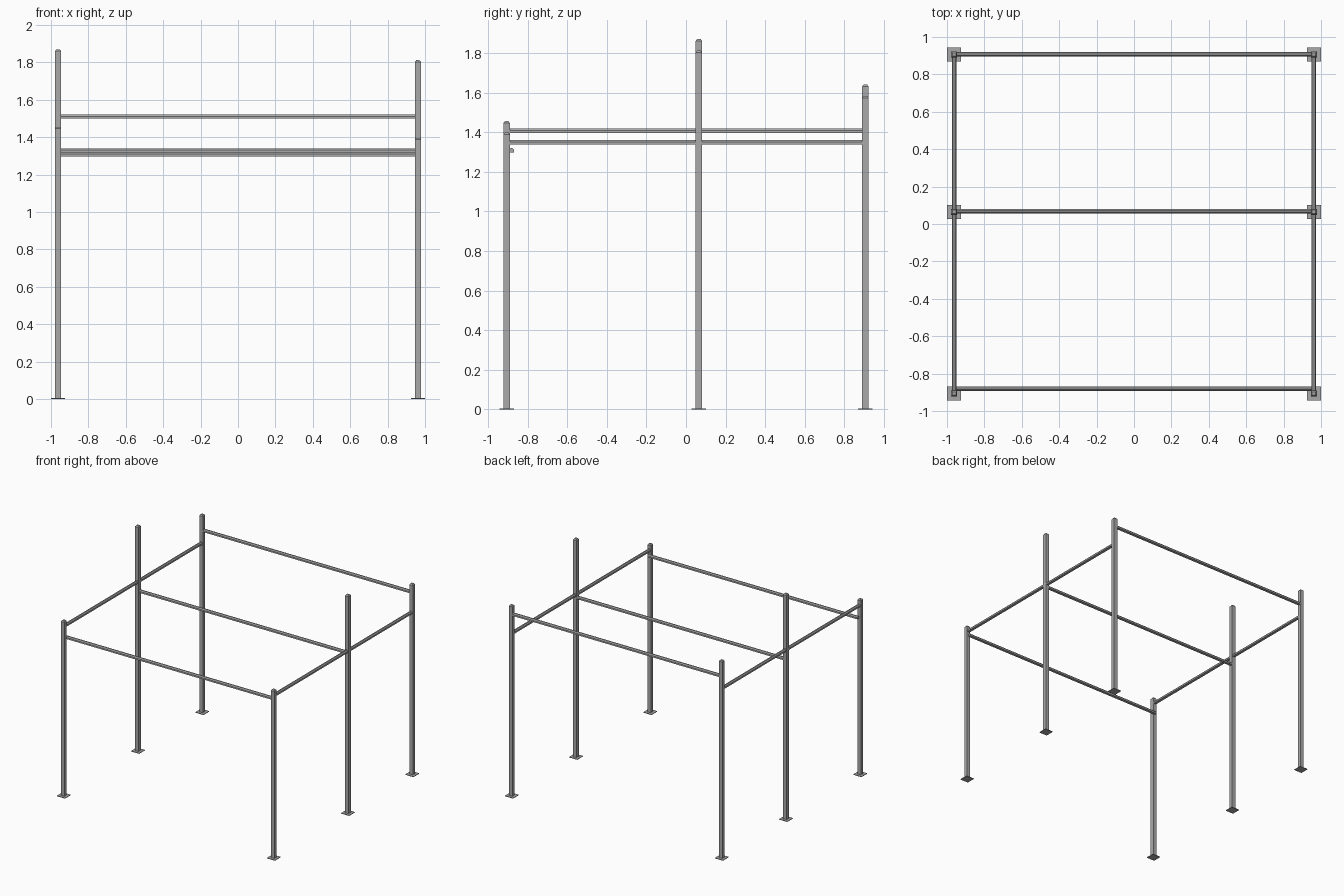
import bpy, bmesh
from mathutils import Vector

if "Cube" in bpy.data.objects:
    bpy.data.objects.remove(bpy.data.objects["Cube"])

steel = bpy.data.materials.new("grey steel")
steel.diffuse_color = (0.40, 0.40, 0.40, 1)
steel.use_nodes = True
steel.node_tree.nodes["Principled BSDF"].inputs["Base Color"].default_value = steel.diffuse_color


def finish(name, bm):
    bmesh.ops.recalc_face_normals(bm, faces=bm.faces)
    me = bpy.data.meshes.new(name)
    bm.to_mesh(me)
    bm.free()
    me.materials.append(steel)
    ob = bpy.data.objects.new(name, me)
    bpy.context.collection.objects.link(ob)
    return ob


def loft(name, rings):
    """Closed solid through rings of equal point count."""
    bm = bmesh.new()
    loops = [[bm.verts.new(p) for p in r] for r in rings]
    n = len(loops[0])
    for a, b in zip(loops, loops[1:]):
        for i in range(n):
            j = (i + 1) % n
            bm.faces.new((a[i], a[j], b[j], b[i]))
    bm.faces.new(loops[0])
    bm.faces.new(loops[-1])
    return finish(name, bm)


def square(x, y, z, h):
    return [(x + a * h, y + b * h, z) for a, b in ((-1, -1), (1, -1), (1, 1), (-1, 1))]


# Rail section: flat underside, sloping upper shoulders
SECTION = [(-0.012, -0.011), (0.012, -0.011), (0.012, 0.002),
           (0.005, 0.011), (-0.005, 0.011), (-0.012, 0.002)]


def rail(name, start, end):
    start, end = Vector(start), Vector(end)
    side = (end - start).normalized().cross(Vector((0, 0, 1)))
    loft(name, [[p + side * u + Vector((0, 0, v)) for u, v in SECTION]
                for p in (start, end)])


X = 0.962
ROWS = {"front": (-0.906, 1.455), "middle": (0.065, 1.87), "back": (0.906, 1.64)}

# Posts with tapered caps and foot plates; the right side is slightly lower
for side, x, drop in (("left", -X, 0), ("right", X, 0.058)):
    for row, (y, top) in ROWS.items():
        z = top - drop
        loft(f"{side}_{row}_post", [square(x, y, 0.0, 0.016), square(x, y, z - 0.009, 0.016),
                                    square(x, y, z, 0.009)])
        loft(f"{side}_{row}_foot_plate", [square(x, y, 0.0, 0.037), square(x, y, 0.005, 0.037)])
    # Side rail running front to back
    rail(f"{side}_rail", (x, -0.906, 1.407 - drop), (x, 0.906, 1.407 - drop))

# Cross rails
for name, y, z in (("front", -0.881, 1.308), ("middle", 0.068, 1.329), ("back", 0.908, 1.51)):
    rail(f"{name}_cross_rail", (-X, y, z), (X, y, z))
